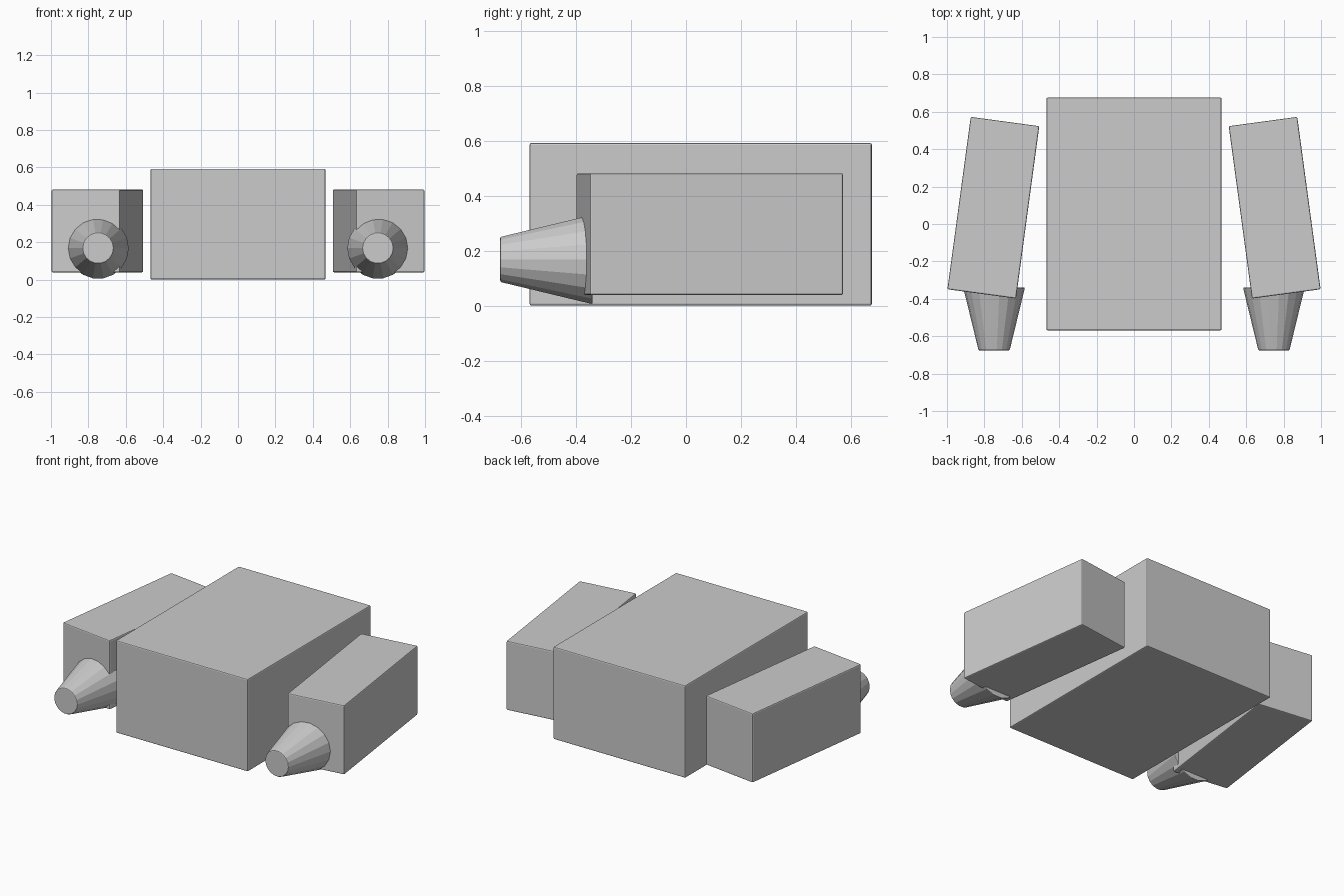
import bpy
from math import radians

if "Cube" in bpy.data.objects:
    bpy.data.objects.remove(bpy.data.objects["Cube"])


def finish(ob, name, width=0.007):
    """Name the part and give its hard edges a fine chamfer."""
    ob.name = name
    bev = ob.modifiers.new("edge_chamfer", 'BEVEL')
    bev.width = width
    bev.segments = 2
    bev.limit_method = 'ANGLE'
    bev.angle_limit = radians(35)


def box(name, centre, size, turn=0.0):
    bpy.ops.mesh.primitive_cube_add(size=1, location=centre)
    ob = bpy.context.object
    ob.scale = size
    bpy.ops.object.transform_apply(location=False, rotation=False, scale=True)
    ob.rotation_euler.z = radians(turn)
    finish(ob, name)


def nozzle(name, x):
    # Tapered cone frustum, wide end buried in the side box, narrow end to the front
    bpy.ops.mesh.primitive_cone_add(vertices=18, radius1=0.165, radius2=0.083,
                                    depth=0.336, location=(x, -0.508, 0.168))
    ob = bpy.context.object
    ob.rotation_euler = (0, 0, radians(90))
    bpy.ops.object.transform_apply(location=False, rotation=True, scale=False)
    ob.rotation_euler = (radians(90), 0, 0)
    finish(ob, name, 0.005)


# Central block
box("main_body", (0, 0.0535, 0.296), (0.936, 1.245, 0.592))

# Toed-in side boxes with front nozzles
for side, label in ((1, "right"), (-1, "left")):
    box(label + "_side_box", (side * 0.752, 0.087, 0.26),
        (0.37, 0.93, 0.443), side * 7.7)
    nozzle(label + "_nozzle", side * 0.748)
